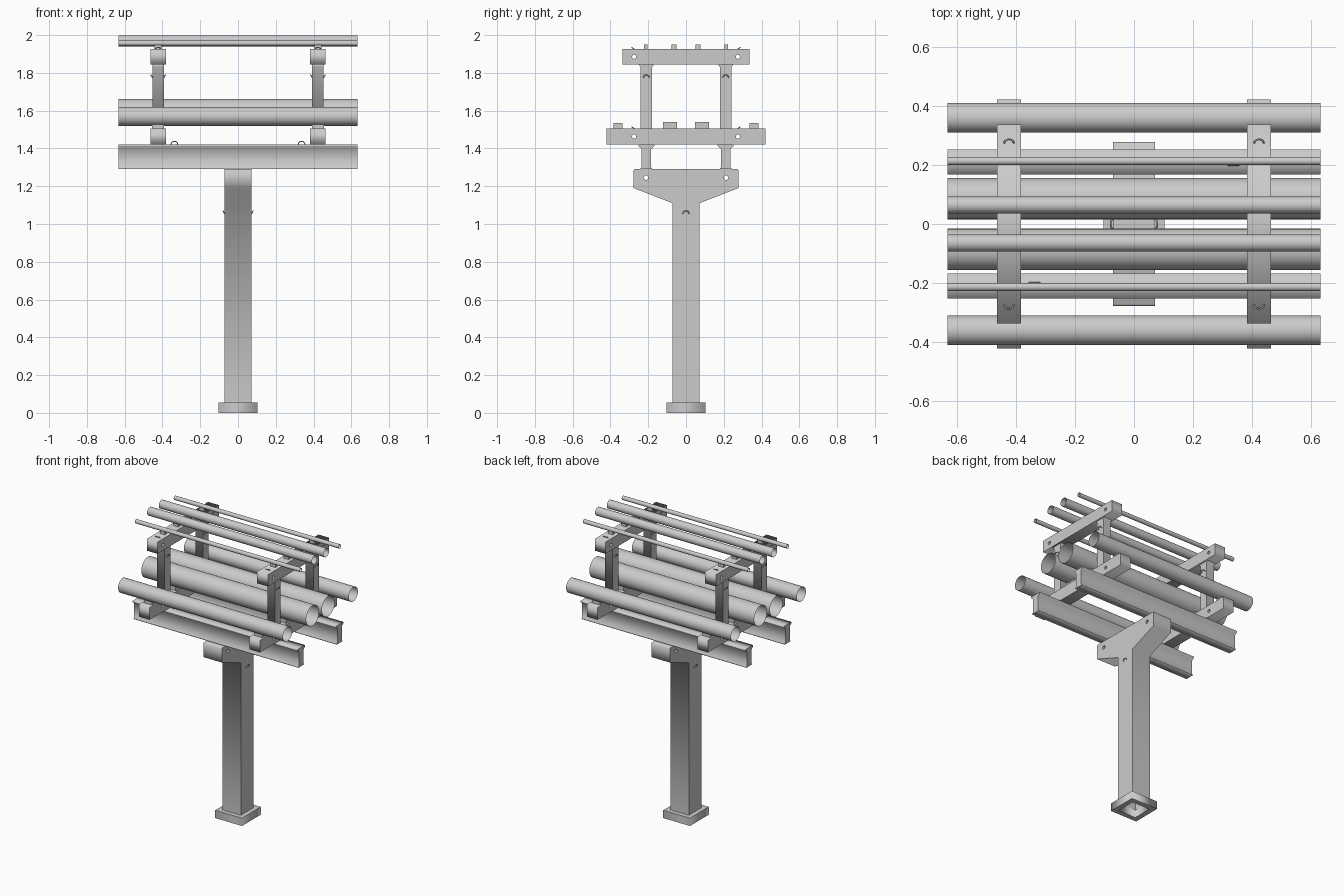
import bpy, bmesh, math
from mathutils import Vector, Matrix

if "Cube" in bpy.data.objects:
    bpy.data.objects.remove(bpy.data.objects["Cube"])

YZX = Matrix(((0, 0, 1), (1, 0, 0), (0, 1, 0))).to_4x4()  # profile (y, z) extruded along x


def box(name, center, size):
    bm = bmesh.new()
    bmesh.ops.create_cube(bm, size=1)
    bmesh.ops.scale(bm, vec=size, verts=bm.verts)
    bmesh.ops.translate(bm, vec=center, verts=bm.verts)
    return finish(name, bm)


def finish(name, bm):
    mesh = bpy.data.meshes.new(name)
    bm.to_mesh(mesh)
    bm.free()
    ob = bpy.data.objects.new(name, mesh)
    bpy.context.collection.objects.link(ob)
    return ob


def to_mesh(ob):
    bpy.ops.object.select_all(action='DESELECT')
    ob.select_set(True)
    bpy.context.view_layer.objects.active = ob
    bpy.ops.object.convert(target='MESH')
    return bpy.context.view_layer.objects.active


def circle(cx, cy, r, n=16):
    return [(cx + r * math.cos(2 * math.pi * i / n), cy + r * math.sin(2 * math.pi * i / n))
            for i in range(n)]


def extrusion(name, loops, depth, matrix):
    """Filled outline with optional hole loops, extruded symmetrically."""
    cu = bpy.data.curves.new(name, 'CURVE')
    cu.dimensions = '2D'
    cu.fill_mode = 'BOTH'
    cu.extrude = depth / 2
    for pts in loops:
        s = cu.splines.new('POLY')
        s.points.add(len(pts) - 1)
        for p, (a, b) in zip(s.points, pts):
            p.co = (a, b, 0, 1)
        s.use_cyclic_u = True
    ob = bpy.data.objects.new(name, cu)
    bpy.context.collection.objects.link(ob)
    ob.matrix_world = matrix
    return to_mesh(ob)


def mirrored(half):
    return half + [(-a, b) for a, b in reversed(half)]


def pipe(name, y, z, r):
    # open-ended thin pipe along x
    bm = bmesh.new()
    bmesh.ops.create_cone(bm, cap_ends=False, segments=32, radius1=r, radius2=r, depth=1.264,
                          matrix=Matrix.Translation((0, y, z)) @ Matrix.Rotation(math.pi / 2, 4, 'Y'))
    for f in bm.faces:
        f.smooth = True
    return finish(name, bm)


def hook(pos, side, out, r=0.016):
    # small half-ring of wire
    cu = bpy.data.curves.new("wire_hook", 'CURVE')
    cu.dimensions = '3D'
    cu.bevel_depth = 0.003
    cu.bevel_resolution = 1
    cu.use_fill_caps = True
    s = cu.splines.new('POLY')
    s.points.add(10)
    side, out = Vector(side), Vector(out).normalized()
    for i, p in enumerate(s.points):
        a = math.pi * i / 10
        p.co = (*(Vector(pos) + r * (math.cos(a) * side + math.sin(a) * out)), 1)
    s.use_smooth = True
    ob = bpy.data.objects.new("wire_hook", cu)
    bpy.context.collection.objects.link(ob)
    to_mesh(ob)


# hollow base collar
sq = lambda h: [(-h, -h), (h, -h), (h, h), (-h, h)]
extrusion("base_collar", [sq(0.103), sq(0.068)], 0.054, Matrix.Translation((0, 0, 0.027)))

# post with tapered head, open at the bottom
half = [(0.071, 0.05), (0.071, 1.11), (0.277, 1.19), (0.277, 1.285), (0.272, 1.29)]
post = extrusion("post_and_head", [mirrored(half), circle(-0.212, 1.245, 0.012),
                                   circle(0.212, 1.245, 0.012)], 0.142, YZX)
bm = bmesh.new()
bm.from_mesh(post.data)
low = [f for f in bm.faces if all((post.matrix_world @ v.co).z < 0.06 for v in f.verts)]
bmesh.ops.delete(bm, geom=low, context='FACES')
bm.to_mesh(post.data)
bm.free()

rail = mirrored([(0.031, 1.29), (0.031, 1.294), (0.025, 1.30), (0.025, 1.398),
                 (0.042, 1.412), (0.042, 1.42)])
upright = mirrored([(0.031, 1.50), (0.031, 1.832), (0.041, 1.846)])

for s in (-1, 1):
    # long rails
    extrusion("long_rail", [rail], 1.264, Matrix.Translation((0, s * 0.21, 0)) @ YZX)
    # pipes, large to small
    pipe("outer_lower_pipe", s * 0.36, 1.57, 0.05)
    pipe("inner_lower_pipe", s * 0.086, 1.592, 0.07)
    pipe("inner_upper_pipe", s * 0.064, 1.97, 0.029)
    pipe("outer_upper_pipe", s * 0.213, 1.957, 0.014)
    # hooks on post and rails
    hook((s * 0.071, 0, 1.055), (0, 1, 0), (s * 0.6, 0, 1))
    hook((s * 0.337, s * 0.2, 1.42), (1, 0, 0), (0, 0, 1), 0.018)

for x in (-0.423, 0.423):
    place = Matrix.Translation((x, 0, 0)) @ YZX
    # crossbars with through holes
    for name, h, z0, z1 in (("lower_crossbar", 0.421, 1.42, 1.505),
                            ("upper_crossbar", 0.336, 1.845, 1.926)):
        zm = (z0 + z1) / 2
        extrusion(name, [[(-h, z0), (h, z0), (h, z1), (-h, z1)], circle(-0.275, zm, 0.011),
                         circle(0.275, zm, 0.011)], 0.082, place)
        for s in (-1, 1):
            hook((x, s * 0.273, z1), (1, 0, 0), (0, s, 0.6))
    for s in (-1, 1):
        # uprights and their side hooks
        extrusion("upright", [upright], 0.06, Matrix.Translation((0, s * 0.21, 0)) @ place)
        for d in (-1, 1):
            hook((x + d * 0.03, s * 0.21, 1.775), (0, 1, 0), (d * 0.6, 0, 1))
        # pipe saddles
        box("outer_lower_saddle", (x, s * 0.36, 1.518), (0.062, 0.046, 0.034))
        box("inner_lower_saddle", (x, s * 0.085, 1.52), (0.062, 0.075, 0.038))
        box("outer_upper_saddle", (x, s * 0.213, 1.936), (0.036, 0.018, 0.026))
        box("inner_upper_saddle", (x, s * 0.064, 1.937), (0.036, 0.026, 0.028))
